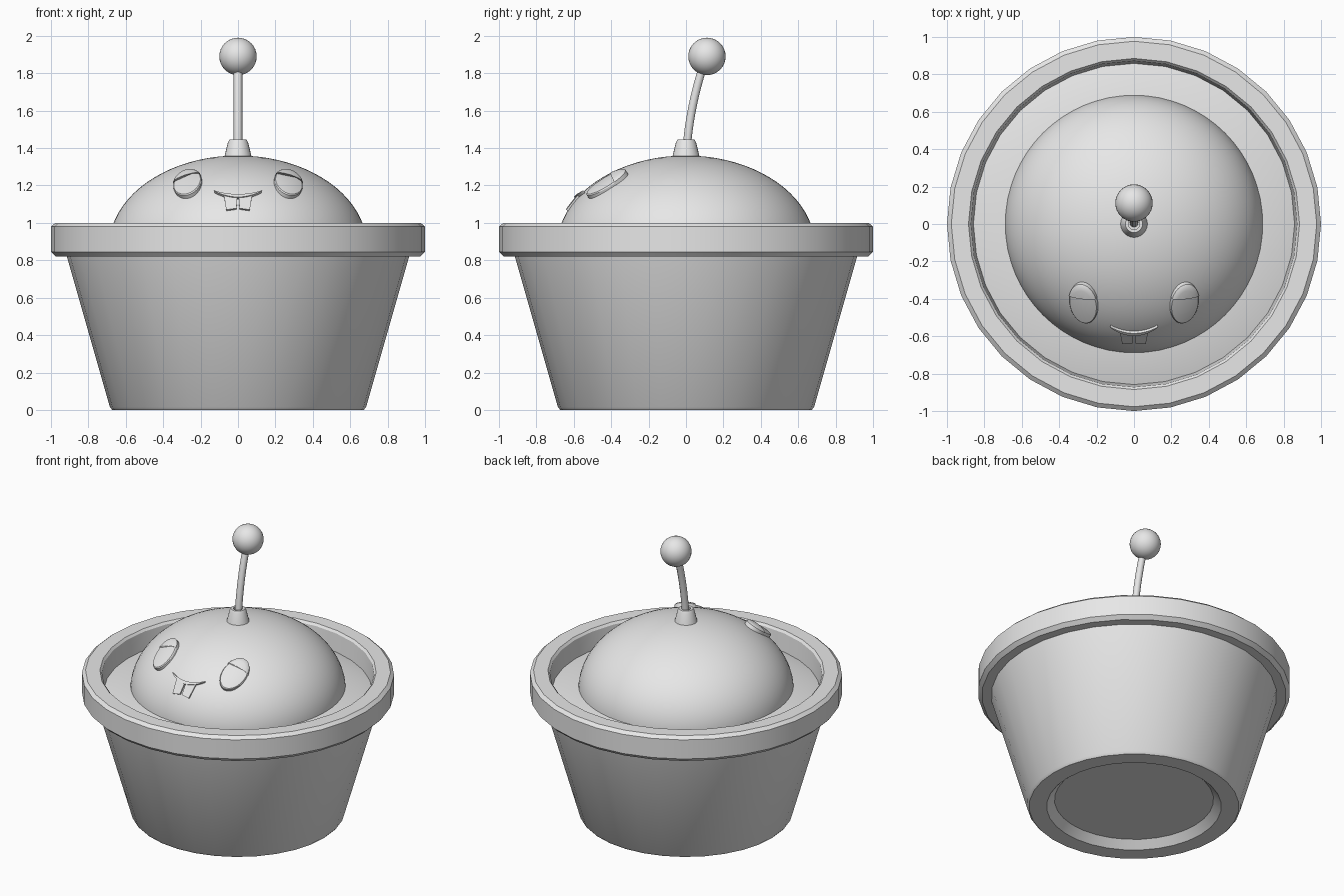
import bpy, bmesh, math
from mathutils import Vector, Matrix

if "Cube" in bpy.data.objects:
    bpy.data.objects.remove(bpy.data.objects["Cube"])

GREY = (0.8, 0.8, 0.8, 1)
mat = bpy.data.materials.new("plain grey")
mat.use_nodes = True
mat.diffuse_color = GREY
mat.node_tree.nodes["Principled BSDF"].inputs["Base Color"].default_value = GREY

# Dome: half width, height and centre height
A, H, Z0 = 0.69, 0.49, 0.87


def finish(name, bm, angle=30):
    bmesh.ops.remove_doubles(bm, verts=bm.verts, dist=1e-5)
    bmesh.ops.recalc_face_normals(bm, faces=bm.faces)
    mesh = bpy.data.meshes.new(name)
    bm.to_mesh(mesh)
    bm.free()
    mesh.materials.append(mat)
    ob = bpy.data.objects.new(name, mesh)
    bpy.context.collection.objects.link(ob)
    bpy.ops.object.select_all(action='DESELECT')
    ob.select_set(True)
    bpy.context.view_layer.objects.active = ob
    bpy.ops.object.shade_smooth_by_angle(angle=math.radians(angle))
    return ob


def lathe_bm(profile, steps):
    bm = bmesh.new()
    vs = [bm.verts.new((r, 0, z)) for r, z in profile]
    es = [bm.edges.new(pair) for pair in zip(vs, vs[1:])]
    bmesh.ops.spin(bm, geom=vs + es, cent=(0, 0, 0), axis=(0, 0, 1),
                   angle=math.tau, steps=steps)
    bmesh.ops.remove_doubles(bm, verts=bm.verts, dist=1e-5)
    return bm


def lathe(name, profile, steps=32):
    return finish(name, lathe_bm(profile, steps))


def normal_at(p):
    return Vector((p.x / A**2, p.y / A**2, (p.z - Z0) / H**2)).normalized()


def on_dome(x, z, off):
    y = -A * math.sqrt(1 - ((z - Z0) / H)**2 - (x / A)**2)
    p = Vector((x, y, z))
    return p + normal_at(p) * off


def plate(name, top, bottom, off):
    """Thin strip laid over the front of the dome between two edges."""
    bm = bmesh.new()
    rows = [[bm.verts.new(on_dome(x, z, o)) for x, z in edge]
            for edge, o in ((top, off), (bottom, off), (bottom, -0.01), (top, -0.01))]
    for i in range(4):
        a, b = rows[i], rows[(i + 1) % 4]
        for j in range(len(a) - 1):
            bm.faces.new((a[j], a[j + 1], b[j + 1], b[j]))
    for j in (0, -1):
        bm.faces.new([row[j] for row in rows])
    return finish(name, bm)


# Pot with thick rim and recessed foot
lathe("pot", [(0, .05), (.51, .05), (.56, 0), (.672, 0), (.685, .015),
              (.915, .82), (.975, .82), (1, .845), (1, .98), (.977, 1),
              (.885, 1), (.872, .985), (.855, .83), (0, .83)])

# Soil sloping gently outward, and the domed head
lathe("soil", [(.868, .86), (.78, .885), (.68, .9)], 48)
arc = [math.radians(90 * i / 20) for i in range(21)]
lathe("head", [(A * math.cos(t), Z0 + H * math.sin(t)) for t in arc], 64)

# Antenna socket, bent stem and ball
lathe("antenna_socket", [(.076, 1.34), (.054, 1.43), (.046, 1.445),
                         (.03, 1.445), (.03, 1.42), (0, 1.42)], 24)

curve = bpy.data.curves.new("antenna_path", 'CURVE')
curve.dimensions = '3D'
curve.bevel_depth = 0.023
curve.bevel_resolution = 3
spline = curve.splines.new('BEZIER')
spline.bezier_points.add(1)
ends = [((0, .004, 1.4), (0, .015, 1.55)), ((0, .1, 1.86), (0, .05, 1.72))]
for i, (bp, (co, inner)) in enumerate(zip(spline.bezier_points, ends)):
    bp.handle_left_type = bp.handle_right_type = 'FREE'
    bp.co = co
    outer = 2 * Vector(co) - Vector(inner)
    bp.handle_left, bp.handle_right = (outer, inner) if i == 0 else (inner, outer)
path = bpy.data.objects.new("antenna_path", curve)
bpy.context.collection.objects.link(path)
bm = bmesh.new()
bm.from_mesh(path.to_mesh())
path.to_mesh_clear()
bpy.data.objects.remove(path)
finish("antenna_stem", bm, 50)

bm = bmesh.new()
bmesh.ops.create_uvsphere(bm, u_segments=32, v_segments=16, radius=0.1,
                          matrix=Matrix.Translation((0, .112, 1.89)))
finish("antenna_ball", bm)

# Eyes: oval buttons on the dome, each with a lid over its upper third
EYE = [(1, -.02), (1, .008), (.95, .014), (.76, .017), (.4, .021), (0, .022)]
LID = [(1.03, -.02), (1.03, .014), (.95, .022), (.76, .028), (.4, .033), (0, .034)]
for side, sx in (("left", 1), ("right", -1)):
    p = on_dome(sx * .268, 1.207, 0)
    n = normal_at(p)
    up = Vector((-sx * .12, 1, 0))
    up = (up - n * up.dot(n)).normalized()
    across = up.cross(n)
    frame = Matrix((across, up, n)).transposed().to_4x4()
    frame.translation = p
    for part, profile in (("eye", EYE), ("eyelid", LID)):
        bm = lathe_bm(profile, 32)
        bmesh.ops.scale(bm, vec=(.079, .122, 1), verts=bm.verts)
        if part == "eyelid":
            bmesh.ops.bisect_plane(bm, geom=bm.verts[:] + bm.edges[:] + bm.faces[:],
                                   plane_co=(0, .045, 0), plane_no=(0, 1, 0),
                                   clear_inner=True)
            rim = [e for e in bm.edges if e.is_boundary]
            bmesh.ops.holes_fill(bm, edges=rim)
        bmesh.ops.transform(bm, matrix=frame, verts=bm.verts)
        finish(f"{side}_{part}", bm)

# Crescent smile and two front teeth
ts = [i / 8 - 1 for i in range(17)]
plate("smile", [(.125 * t, 1.143 + .019 * t * t) for t in ts],
      [(.122 * t, 1.128 + .030 * t * t) for t in ts], 0.016)
for side, sx in (("left", 1), ("right", -1)):
    plate(f"{side}_tooth", [(sx * .003, 1.138), (sx * .075, 1.143)],
          [(sx * .008, 1.072), (sx * .062, 1.064)], 0.012)
